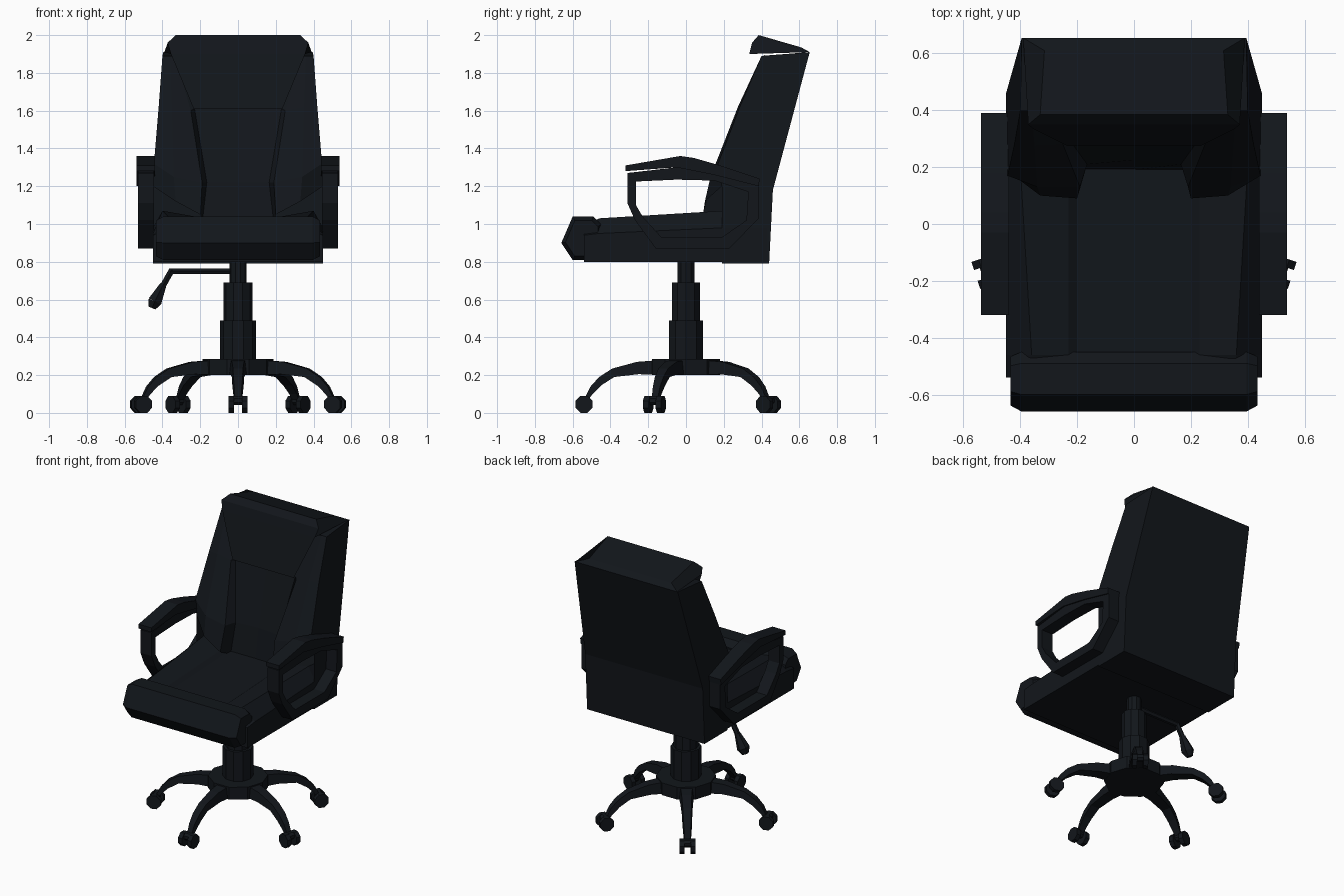
import bpy, bmesh
from math import pi, cos, tau
from mathutils import Vector, Matrix

if "Cube" in bpy.data.objects:
    bpy.data.objects.remove(bpy.data.objects["Cube"])

mat = bpy.data.materials.new("black_leather")
mat.diffuse_color = (0.006, 0.008, 0.011, 1)
mat.use_nodes = True
mat.node_tree.nodes["Principled BSDF"].inputs["Base Color"].default_value = mat.diffuse_color


def mesh(name, verts, faces, recalc=True, matrix=None):
    bm = bmesh.new()
    vs = [bm.verts.new(v) for v in verts]
    for f in faces:
        bm.faces.new([vs[i] for i in f])
    if recalc:
        bmesh.ops.recalc_face_normals(bm, faces=bm.faces)
    if matrix:
        bm.transform(matrix)
    me = bpy.data.meshes.new(name)
    bm.to_mesh(me)
    bm.free()
    me.materials.append(mat)
    ob = bpy.data.objects.new(name, me)
    bpy.context.collection.objects.link(ob)
    return ob


def loft(name, rows, closed=False, sides=(), recalc=True, matrix=None):
    """Skin equal-length rows; closed rows get end caps; sides adds n-gons from row ends."""
    n = len(rows[0])
    verts = [p for r in rows for p in r]
    faces = [(i * n + j, i * n + (j + 1) % n, (i + 1) * n + (j + 1) % n, (i + 1) * n + j)
             for i in range(len(rows) - 1) for j in range(n if closed else n - 1)]
    if closed:
        faces += [tuple(range(n)), tuple(range(len(verts) - n, len(verts)))]
    if sides:
        faces += [[i * n for i in sides], [i * n + n - 1 for i in sides]]
    return mesh(name, verts, faces, recalc, matrix)


def mirrored(half):
    """Row from -x to +x out of points starting at the centre."""
    return [(-x, y, z) for x, y, z in reversed(half) if x > 0] + list(half)


def prism(name, profile, x0, x1):
    return loft(name, [[(x, y, z) for y, z in profile] for x in (x0, x1)], True)


def rod(name, p, q, r1, r2, sides, matrix=None, spin=0):
    """Tapered cylinder from p to q."""
    p, q = Vector(p), Vector(q)
    d = q - p
    rot = d.to_track_quat('Z', 'Y').to_matrix()
    rows = [[c + rot @ (Matrix.Rotation(tau * k / sides + spin, 3, 'Z') @ Vector((r, 0, 0)))
             for k in range(sides)] for c, r in ((p, r1), (q, r2))]
    return loft(name, rows, True, matrix=matrix)


# Seat cushion with raised side bolsters
def seat_row(y, c, b, bx, s):
    half = [(0, y, c), (.2, y, c), (.23, y, c + .02), (bx, y, b), (.45, y, s), (.45, y, .8)]
    return mirrored(half)

loft("seat", [seat_row(-.54, .97, .98, .35, .94), seat_row(-.46, .99, 1.03, .36, .95),
              seat_row(.2, 1.02, 1.07, .40, .98), seat_row(.43, 1.02, 1.05, .40, .98)], True)

# Rolled front edge of the seat
roll = [(-.66, .90), (-.60, 1.04), (-.49, 1.04), (-.45, 1.0), (-.45, .81), (-.60, .81)]
loft("seat_front_roll", [[(x, -.54 + (y + .54) * s, .92 + (z - .92) * s) for y, z in roll]
                         for x, s in ((-.435, .82), (-.395, 1), (.395, 1), (.435, .82))], True)

# Back shell, open toward the cushion
shell = [(.40, .40, 1.89), (.395, .655, 1.91), (.45, .46, 1.18), (.45, .44, .79), (.45, .19, .79),
         (.45, .19, 1.2), (.445, .17, 1.32), (.42, .285, 1.62)]
n = len(shell)
verts = [(s * x, y, z) for s in (-1, 1) for x, y, z in shell]
mesh("back_shell", verts, [(i, i + 1, n + i + 1, n + i) for i in range(4)]
     + [tuple(range(n)), tuple(range(n, 2 * n))])

# Padded back with side bolsters
loft("back_cushion", [mirrored(h) for h in (
    [(0, .19, 1.0), (.19, .19, 1.0), (.20, .09, 1.05), (.33, .10, 1.12), (.45, .19, 1.20)],
    [(0, .225, 1.22), (.165, .21, 1.22), (.19, .13, 1.22), (.34, .13, 1.25), (.445, .17, 1.32)],
    [(0, .31, 1.61), (.23, .30, 1.61), (.25, .28, 1.60), (.35, .275, 1.62), (.42, .285, 1.62)],
    [(0, .42, 1.9), (.30, .41, 1.88), (.33, .40, 1.88), (.36, .40, 1.89), (.40, .40, 1.89)])],
    recalc=False)

# Headrest pad folding over the top of the back
head = [(.235, .275, 1.61), (.355, .335, 1.9), (.372, .35, 1.96), (.33, .385, 2.0),
        (.315, .61, 1.935), (.39, .655, 1.91)]
loft("headrest", [[(-w, y, z), (w, y, z)] for w, y, z in head], sides=(1, 2, 3, 4, 5))

# Armrests: looped frame and top pad
outer = [(-.31, 1.27), (-.05, 1.30), (.16, 1.29), (.385, 1.23), (.385, 1.03), (.23, .87),
         (-.16, .87), (-.27, 1.02), (-.31, 1.11)]
inner = [(-.265, 1.225), (-.05, 1.235), (.15, 1.23), (.33, 1.17), (.32, 1.02), (.19, .93),
         (-.13, .93), (-.23, 1.04), (-.265, 1.1)]
pad = [(-.32, 1.28), (-.32, 1.31), (-.03, 1.36), (.04, 1.35), (.18, 1.31), (.39, 1.24),
       (.385, 1.20), (.15, 1.26), (-.05, 1.30)]
for side, s in (("left", -1), ("right", 1)):
    m = len(outer)
    a, b = .445 * s, .53 * s
    verts = [(x, y, z) for x, loop in ((a, outer), (b, outer), (b, inner), (a, inner))
             for y, z in loop]
    faces = [(k * m + i, k * m + (i + 1) % m, (k + 1) % 4 * m + (i + 1) % m, (k + 1) % 4 * m + i)
             for k in range(4) for i in range(m)]
    mesh(side + "_arm_frame", verts, faces)
    prism(side + "_arm_pad", pad, .44 * s, .538 * s)

# Gas lift column and hub
for name, r, z0, z1 in (("column_top", .046, .68, .82), ("column_middle", .078, .48, .69),
                        ("column_bottom", .096, .27, .49), ("base_hub", .188, .20, .285)):
    rod(name, (0, 0, z0), (0, 0, z1), r, r, 10)

# Height lever
rod("lever_arm", (0, 0, .75), (-.36, 0, .75), .018, .018, 6)
rod("lever_bend", (-.35, 0, .757), (-.41, 0, .65), .018, .018, 6)
rod("lever_handle", (-.395, 0, .68), (-.44, 0, .59), .02, .042, 6)
rod("lever_tip", (-.44, 0, .59), (-.455, 0, .555), .042, .022, 6)

# Five curved legs, each with a twin-wheel caster
leg = [(.12, .28, .20, .05), (.25, .27, .205, .04), (.38, .235, .19, .033),
       (.45, .19, .145, .03), (.495, .14, .10, .025), (.53, .07, .05, .02)]
for k in range(5):
    rot = Matrix.Rotation(k * tau / 5, 4, 'Z')
    i = str(k + 1)
    loft("leg_" + i, [[(-w, -r, b), (w, -r, b), (w * .8, -r - .01, t), (-w * .8, -r - .01, t)]
                      for r, t, b, w in leg], True, matrix=rot)
    rod("caster_housing_" + i, (-.03, -.54, .066), (.03, -.54, .066), .026, .026, 8, rot, pi / 8)
    for s in (-1, 1):
        rod("caster_wheel_" + i, (s * .02, -.54, .045), (s * .05, -.54, .045),
            .045 / cos(pi / 8), .045 / cos(pi / 8), 8, rot, pi / 8)
